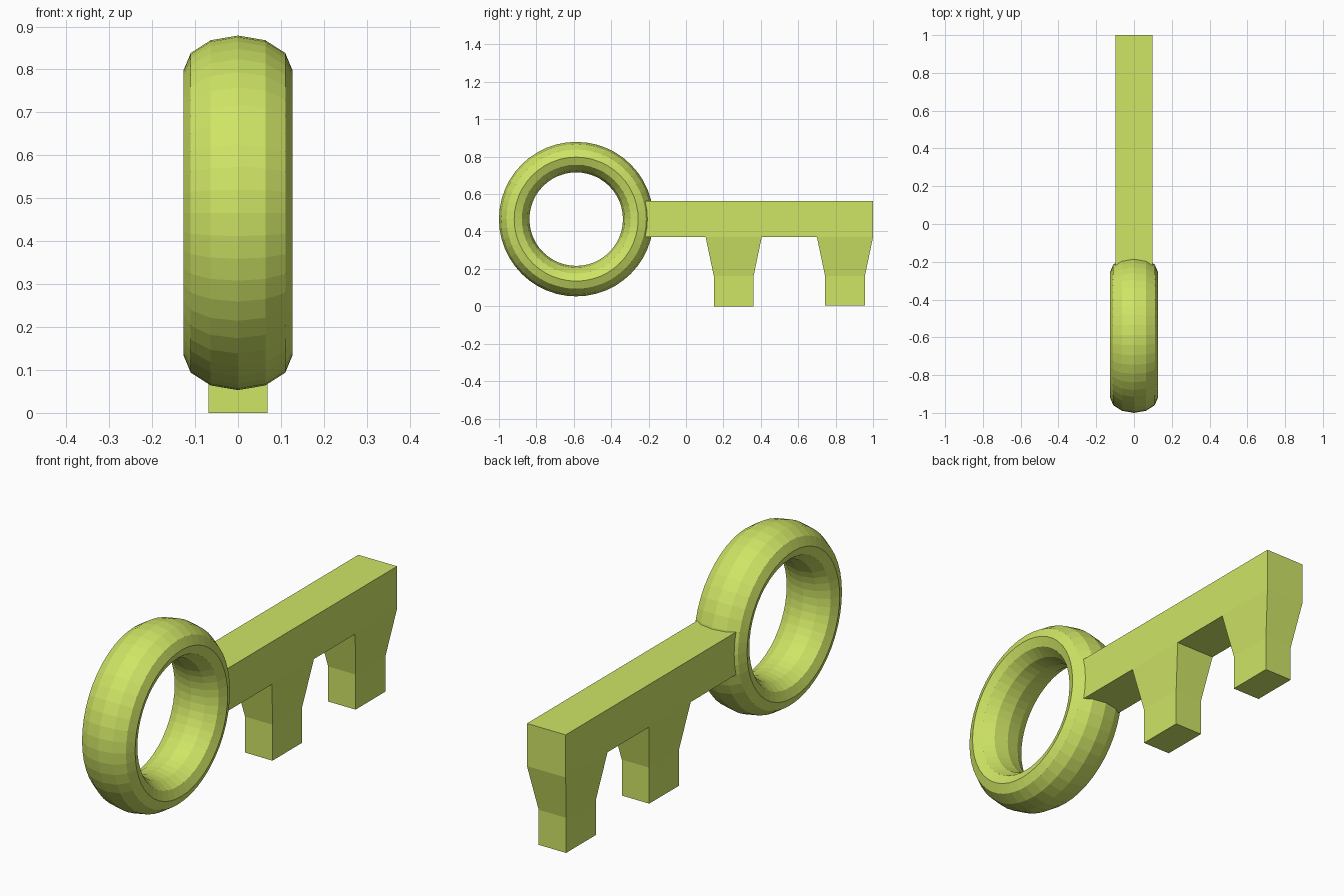
import bpy, bmesh, math
from mathutils import Vector

if "Cube" in bpy.data.objects:
    bpy.data.objects.remove(bpy.data.objects["Cube"])

mat = bpy.data.materials.new("lime")
mat.diffuse_color = (0.62, 0.78, 0.13, 1)
mat.use_nodes = True
mat.node_tree.nodes["Principled BSDF"].inputs["Base Color"].default_value = mat.diffuse_color

# Ring handle: faceted torus, stretched along its axis
bpy.ops.mesh.primitive_torus_add(
    major_segments=48, minor_segments=12, major_radius=0.3315,
    minor_radius=0.0815, location=(0, -0.587, 0.466),
    rotation=(0, math.pi / 2, 0))
ring = bpy.context.object
ring.name = "ring_handle"
ring.scale = (1, 1, 1.56)
bpy.ops.object.transform_apply(location=False, rotation=True, scale=True)
ring.data.materials.append(mat)

# Shaft: a square bar cut into sections along y
HALF, Z_LOW, Z_TOP = 0.097, 0.37, 0.563
SECTIONS = [-0.26, 0.105, 0.405, 0.70, 1.0]
bm = bmesh.new()
loops = [[bm.verts.new((x, y, z)) for x, z in
          ((-HALF, Z_LOW), (HALF, Z_LOW), (HALF, Z_TOP), (-HALF, Z_TOP))]
         for y in SECTIONS]
bottoms = []
for a, b in zip(loops, loops[1:]):
    for i in range(4):
        j = (i + 1) % 4
        face = bm.faces.new((a[i], a[j], b[j], b[i]))
        if i == 0:
            bottoms.append(face)
bm.faces.new(loops[0])
bm.faces.new(loops[-1][::-1])


def extrude_down(face, z, scale):
    """Extrude a bottom face to height z, scaled about its centre."""
    centre = face.calc_center_median()
    new = bmesh.ops.extrude_discrete_faces(bm, faces=[face])["faces"][0]
    for v in new.verts:
        offset = (v.co - centre) * scale
        v.co = Vector((centre.x + offset.x, centre.y + offset.y, z))
    return new


# Teeth: tapered collar, then a straight block
for face, foot in ((bottoms[1], 0.0), (bottoms[3], 0.004)):
    collar = extrude_down(face, 0.163, 0.71)
    extrude_down(collar, foot, 1.0)

bmesh.ops.recalc_face_normals(bm, faces=bm.faces[:])
mesh = bpy.data.meshes.new("shaft_with_teeth")
bm.to_mesh(mesh)
bm.free()
mesh.materials.append(mat)
shaft = bpy.data.objects.new("shaft_with_teeth", mesh)
bpy.context.collection.objects.link(shaft)
